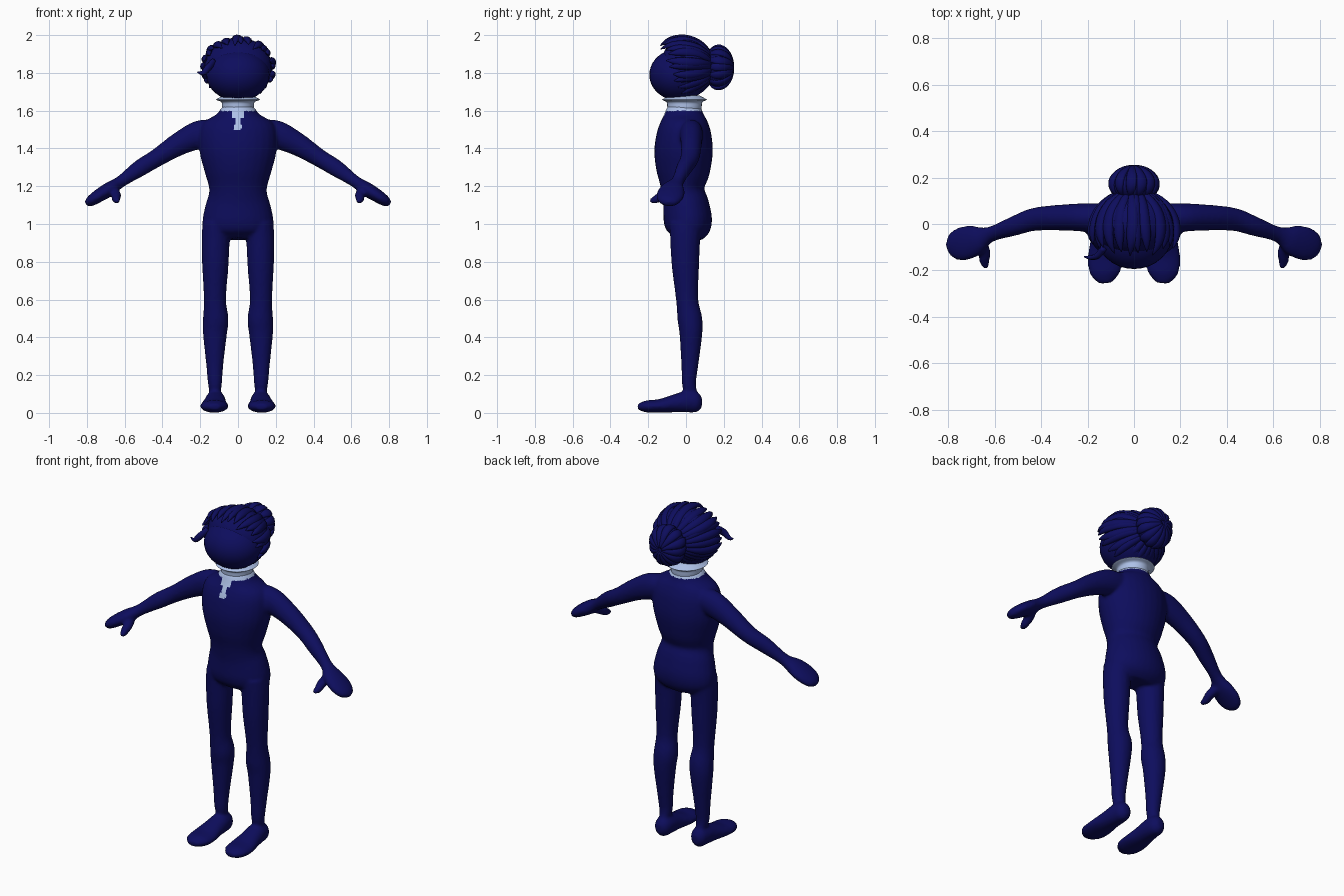
import bpy, bmesh, random
from math import sin, cos, pi
from mathutils import Vector

random.seed(4)
if "Cube" in bpy.data.objects:
    bpy.data.objects.remove(bpy.data.objects["Cube"])


def material(name, rgb):
    m = bpy.data.materials.new(name)
    m.use_nodes = True
    m.diffuse_color = (*rgb, 1)
    m.node_tree.nodes["Principled BSDF"].inputs["Base Color"].default_value = (*rgb, 1)
    return m


NAVY = material("navy", (0.004, 0.004, 0.11))
PALE = material("pale blue", (0.42, 0.53, 0.80))


def smooth_rows(rows, steps):
    """Catmull-Rom interpolation of rows (x, y, z, half width, half depth)."""
    out = []
    for i in range(len(rows) - 1):
        p = [rows[max(i - 1, 0)], rows[i], rows[i + 1], rows[min(i + 2, len(rows) - 1)]]
        for k in range(steps):
            t = k / steps
            out.append([b + t / 2 * (c - a + t * (2*a - 5*b + 4*c - d + t * (3*(b - c) + d - a)))
                        for a, b, c, d in zip(*p)])
    return out + [list(rows[-1])]


def loft(bm, rows, side, n=16, steps=4):
    """Closed tube of elliptical sections along a path."""
    rows = smooth_rows(rows, steps)
    pts = [Vector(r[:3]) for r in rows]
    rings = []
    for i, r in enumerate(rows):
        tan = (pts[min(i + 1, len(pts) - 1)] - pts[max(i - 1, 0)]).normalized()
        u = Vector(side)
        u = (u - tan * u.dot(tan)).normalized()
        v = tan.cross(u)
        rings.append([bm.verts.new(pts[i] + u * r[3] * cos(2 * pi * k / n) + v * r[4] * sin(2 * pi * k / n))
                      for k in range(n)])
    faces = [bm.faces.new(rings[0]), bm.faces.new(rings[-1])]
    for a, b in zip(rings, rings[1:]):
        for k in range(n):
            j = (k + 1) % n
            faces.append(bm.faces.new((a[k], a[j], b[j], b[k])))
    bmesh.ops.recalc_face_normals(bm, faces=faces)


def finish(bm, name, mats):
    me = bpy.data.meshes.new(name)
    bm.to_mesh(me)
    bm.free()
    ob = bpy.data.objects.new(name, me)
    bpy.context.collection.objects.link(ob)
    for m in mats:
        me.materials.append(m)
    for p in me.polygons:
        p.use_smooth = True
    return ob


def ellipsoid(name, centre, radii, mat):
    bm = bmesh.new()
    bmesh.ops.create_uvsphere(bm, u_segments=32, v_segments=20, radius=1)
    bmesh.ops.scale(bm, vec=radii, verts=bm.verts)
    bmesh.ops.translate(bm, vec=centre, verts=bm.verts)
    return finish(bm, name, [mat])


# Body: torso, limbs, hands and feet fused into one skin
bm = bmesh.new()
torso = [(0.92, 0.13, -0.06, 0.08), (0.96, 0.18, -0.10, 0.125), (1.02, 0.188, -0.118, 0.138),
         (1.10, 0.172, -0.122, 0.122), (1.18, 0.152, -0.13, 0.097), (1.27, 0.175, -0.155, 0.125),
         (1.38, 0.203, -0.168, 0.142), (1.48, 0.205, -0.155, 0.134), (1.54, 0.18, -0.135, 0.115),
         (1.58, 0.115, -0.115, 0.095), (1.62, 0.085, -0.098, 0.082)]
loft(bm, [(0, (f + b) / 2, z, w, (b - f) / 2) for z, w, f, b in torso], (1, 0, 0), 28)
leg = [(0.06, 0.12, 0.035, 0.02, 0.035), (0.15, 0.122, 0.016, 0.037, 0.037),
       (0.25, 0.123, 0.02, 0.045, 0.045), (0.42, 0.122, 0.026, 0.064, 0.061),
       (0.50, 0.118, 0.02, 0.068, 0.066), (0.60, 0.122, 0.006, 0.059, 0.059),
       (0.78, 0.12, -0.003, 0.07, 0.073), (0.92, 0.118, -0.004, 0.075, 0.08),
       (1.0, 0.112, 0, 0.075, 0.09)]
foot = [(0.12, 0.085, 0.055, 0.02, 0.025), (0.12, 0.06, 0.056, 0.045, 0.053),
        (0.12, 0.01, 0.06, 0.055, 0.058), (0.123, -0.06, 0.05, 0.062, 0.048),
        (0.125, -0.14, 0.037, 0.075, 0.036), (0.125, -0.21, 0.034, 0.067, 0.032),
        (0.12, -0.255, 0.032, 0.03, 0.015)]
arm = [(0.10, 0.025, 1.49, 0.06, 0.06), (0.20, 0.028, 1.475, 0.062, 0.075),
       (0.31, 0.028, 1.425, 0.056, 0.062), (0.43, 0.02, 1.35, 0.05, 0.048),
       (0.52, -0.01, 1.295, 0.042, 0.045), (0.62, -0.045, 1.225, 0.034, 0.032),
       (0.68, -0.07, 1.185, 0.065, 0.038), (0.74, -0.085, 1.148, 0.074, 0.035),
       (0.785, -0.09, 1.118, 0.055, 0.027), (0.805, -0.092, 1.105, 0.02, 0.012)]
thumb = [(0.66, -0.07, 1.18, 0.025, 0.025), (0.645, -0.12, 1.155, 0.026, 0.026),
         (0.645, -0.16, 1.13, 0.022, 0.022), (0.635, -0.19, 1.12, 0.012, 0.012)]
for s in (1, -1):
    loft(bm, [(s * x, y, z, a, b) for z, x, y, a, b in leg], (1, 0, 0))
    for rows, side in ((foot, (1, 0, 0)), (arm, (0, 1, 0)), (thumb, (1, 0, 0))):
        loft(bm, [(s * r[0], *r[1:]) for r in rows], side)
body = finish(bm, "body", [NAVY, PALE])
remesh = body.modifiers.new("fuse", "REMESH")
remesh.mode = "VOXEL"
remesh.voxel_size = 0.009
remesh.use_smooth_shade = True
soften = body.modifiers.new("soften", "SMOOTH")
soften.iterations = 6
bpy.context.view_layer.objects.active = body
body.select_set(True)
for name in ("fuse", "soften"):
    bpy.ops.object.modifier_apply(modifier=name)

# Bare neck and front neckline opening
for p in body.data.polygons:
    c = p.center
    p.use_smooth = True
    opening = c.y < 0 and c.z > 1.5 and abs(c.x) < (0.034 if c.z > 1.56 else 0.018)
    p.material_index = 1 if c.z > 1.6 or opening else 0

# Neck with a flared top edge
bm = bmesh.new()
loft(bm, [(0, -0.008, z, w, d) for z, w, d in
          ((1.59, 0.082, 0.086), (1.62, 0.085, 0.091), (1.645, 0.088, 0.095),
           (1.657, 0.115, 0.118), (1.663, 0.11, 0.112), (1.68, 0.08, 0.08))], (1, 0, 0), 28)
finish(bm, "neck", [PALE])

# Head and hair base
ellipsoid("head", (0, -0.037, 1.79), (0.168, 0.157, 0.138), NAVY)
ellipsoid("hair_base", (0, 0.0, 1.835), (0.178, 0.135, 0.152), NAVY)


def locks(name, centre, radii, count, t0, reach, width, thick, lift):
    """Tapered locks running over an ellipsoid from its rear pole."""
    bm = bmesh.new()
    for i in range(count):
        phi = 2 * pi * (i + 0.5) / count
        end = reach(cos(phi)) + random.uniform(-0.12, 0.12)
        sway = random.uniform(-0.12, 0.12)
        bump = random.uniform(0.97, 1.03)
        rows = []
        for k in range(8):
            f = k / 7
            t = t0 + (end - t0) * f
            a = phi + sway * sin(f * pi)
            r = bump + lift * f ** 4
            w = (0.25 + 0.75 * sin(min(t, pi - 0.4))) * (1 - f ** 5 * 0.9)
            rows.append((centre[0] + radii[0] * r * sin(t) * sin(a),
                         centre[1] + radii[1] * cos(t),
                         centre[2] + radii[2] * r * sin(t) * cos(a),
                         width * w, thick * (1 - f ** 5 * 0.85)))
        loft(bm, rows, (cos(phi), 0, -sin(phi)), 8, 2)
    return finish(bm, name, [NAVY])


# Swept-back locks, with longer ones over the forehead
locks("hair_locks", (0, -0.02, 1.832), (0.178, 0.155, 0.146), 26, 0.25,
      lambda up: 1.95 + 0.42 * up, 0.029, 0.02, 0.14)

# Bun at the back
ellipsoid("bun_core", (0, 0.17, 1.828), (0.103, 0.078, 0.112), NAVY)
locks("bun_locks", (0, 0.17, 1.828), (0.102, 0.074, 0.112), 14, 0.12,
      lambda up: 2.4, 0.026, 0.012, 0)

# Loose curl beside the face
bm = bmesh.new()
loft(bm, [(-0.13, -0.10, 1.86, 0.02, 0.016), (-0.155, -0.135, 1.83, 0.02, 0.014),
          (-0.185, -0.145, 1.80, 0.014, 0.01), (-0.215, -0.14, 1.805, 0.003, 0.003)], (0, 0, 1), 8)
finish(bm, "loose_curl", [NAVY])
